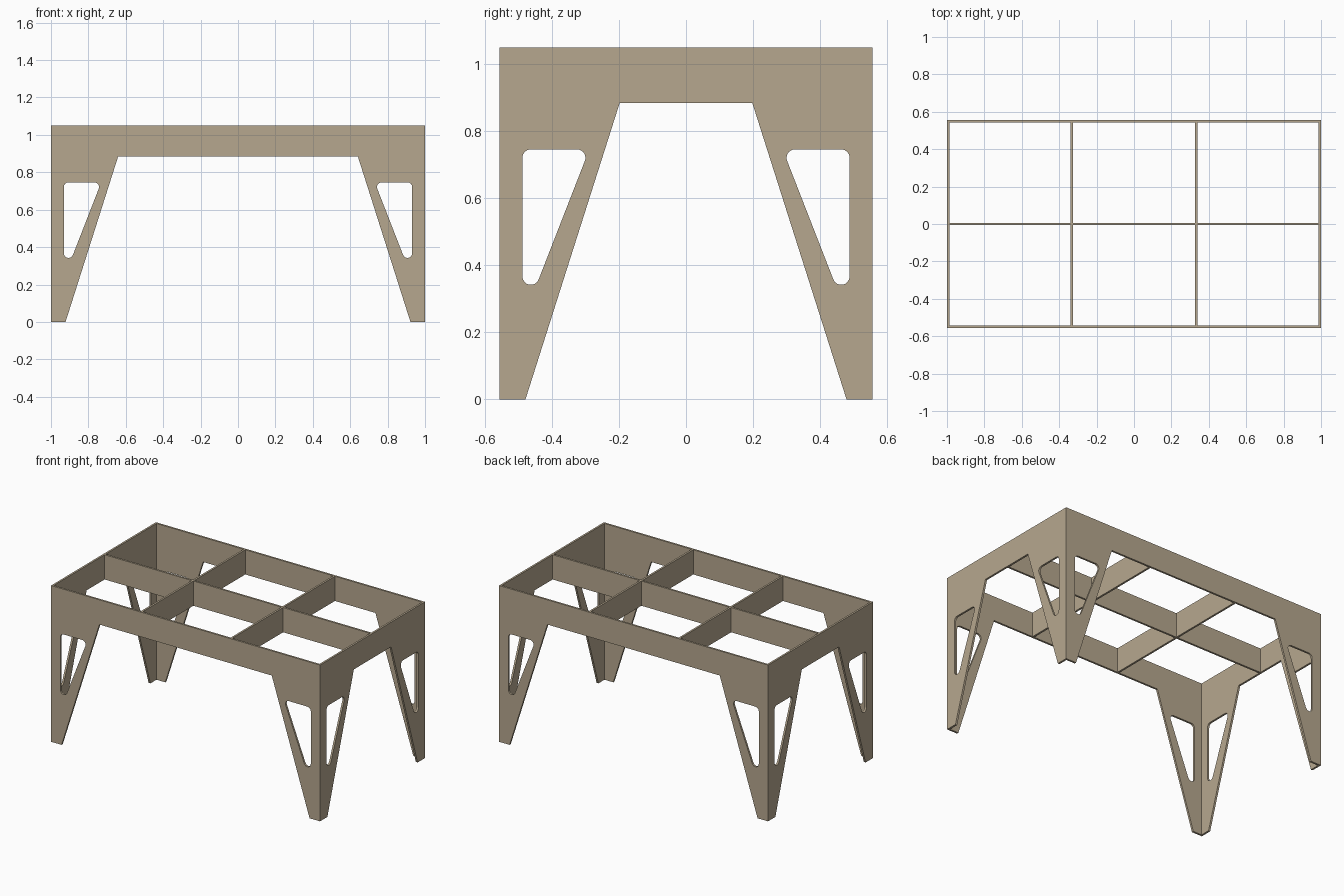
import bpy, bmesh, math
from mathutils import Matrix

if "Cube" in bpy.data.objects:
    bpy.data.objects.remove(bpy.data.objects["Cube"])

HX, HY, TOP, RAIL, T = 1.0, 0.557, 1.05, 0.884, 0.013

wood = bpy.data.materials.new("tan wood")
wood.diffuse_color = (0.47, 0.39, 0.275, 1)
wood.use_nodes = True
wood.node_tree.nodes["Principled BSDF"].inputs["Base Color"].default_value = wood.diffuse_color


def arc(cx, cy, a0, a1, r=0.025, n=8):
    """Points on an arc, angles in degrees."""
    return [(cx + r * math.cos(math.radians(a0 + (a1 - a0) * i / n)),
             cy + r * math.sin(math.radians(a0 + (a1 - a0) * i / n))) for i in range(n + 1)]


def leg_hole(half):
    """Rounded triangular cut-out in the right-hand leg, its upright side facing outwards."""
    outer, inner, low, high = half - 0.094, half - 0.232, 0.367, 0.721
    # direction of the outward normal of the slanted side
    slant = 180 + math.degrees(math.atan2(outer - inner, high - low))
    return (arc(outer, low, slant, 360) + arc(outer, high, 0, 90)
            + arc(inner, high, 90, slant))


def panel(name, half, inset, matrix):
    """Leg frame panel: apron plus two tapered legs with cut-outs."""
    edge = half - inset
    side = [(edge, TOP), (edge, 0), (half - 0.078, 0), (half - 0.359, RAIL)]
    outline = side + [(-x, z) for x, z in reversed(side)]
    hole = leg_hole(half)
    curve = bpy.data.curves.new(name, 'CURVE')
    curve.dimensions = '2D'
    curve.fill_mode = 'BOTH'
    curve.extrude = T / 2
    for pts in (outline, hole, [(-x, z) for x, z in hole]):
        s = curve.splines.new('POLY')
        s.points.add(len(pts) - 1)
        for p, (x, z) in zip(s.points, pts):
            p.co = (x, z, 0, 1)
        s.use_cyclic_u = True
    tmp = bpy.data.objects.new(name + " outline", curve)
    bpy.context.collection.objects.link(tmp)
    deps = bpy.context.evaluated_depsgraph_get()
    mesh = bpy.data.meshes.new_from_object(tmp.evaluated_get(deps))
    bpy.data.objects.remove(tmp)
    bm = bmesh.new()
    bm.from_mesh(mesh)
    bmesh.ops.remove_doubles(bm, verts=bm.verts, dist=1e-5)
    bm.transform(matrix)
    bmesh.ops.recalc_face_normals(bm, faces=bm.faces)
    for f in bm.faces:
        f.smooth = False
        f.material_index = 0
    finish(name, bm, mesh)


def board(name, size, loc):
    """Plain rectangular divider."""
    bm = bmesh.new()
    bmesh.ops.create_cube(bm, size=1, matrix=Matrix.Translation(loc) @ Matrix.Diagonal((*size, 1)))
    finish(name, bm, bpy.data.meshes.new(name))


def finish(name, bm, mesh):
    bm.to_mesh(mesh)
    bm.free()
    mesh.materials.clear()
    mesh.materials.append(wood)
    bpy.context.collection.objects.link(bpy.data.objects.new(name, mesh))


# outer frame panels
stand = Matrix.Rotation(math.pi / 2, 4, 'X')
turn = Matrix.Rotation(math.pi / 2, 4, 'Z')
for s, fb, lr in ((-1, "front", "left"), (1, "back", "right")):
    panel(fb + "_panel", HX, 0, Matrix.Translation((0, s * (HY - T / 2), 0)) @ stand)
    panel(lr + "_panel", HY, T, Matrix.Translation((s * (HX - T / 2), 0, 0)) @ turn @ stand)

# inner dividers
mid, h = (TOP + RAIL) / 2, TOP - RAIL
board("long_divider", (2 * (HX - T), T, h), (0, 0, mid))
span = HY - T - T / 2
for x, lr in ((-1 / 3, "left"), (1 / 3, "right")):
    for s, fb in ((-1, "front"), (1, "back")):
        board(f"{lr}_{fb}_cross_divider", (T, span, h), (x, s * (T / 2 + span / 2), mid))
